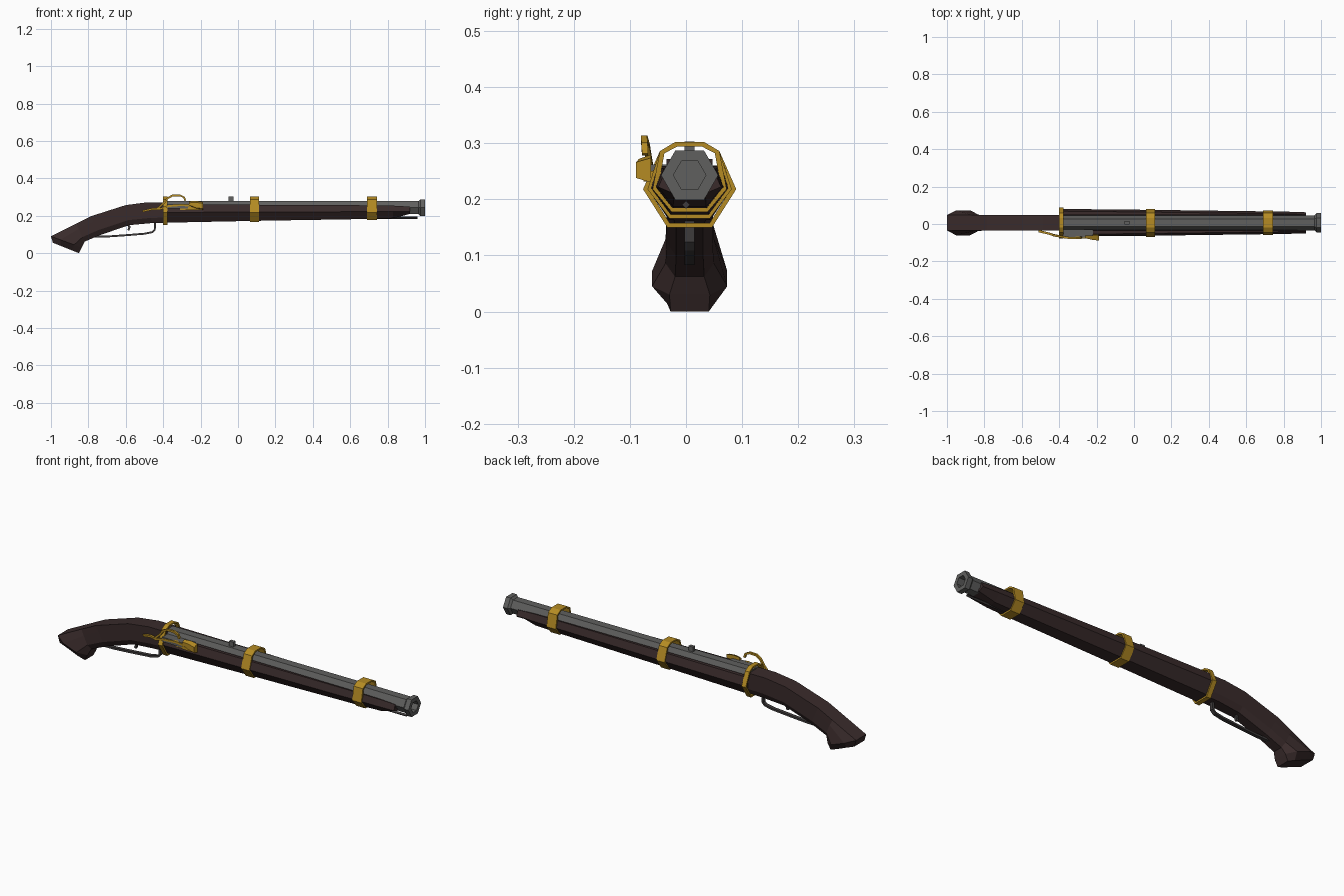
import bpy, bmesh, math

if "Cube" in bpy.data.objects:
    bpy.data.objects.remove(bpy.data.objects["Cube"])

YC = 0.0065   # centre line of the gun


def material(name, rgb):
    m = bpy.data.materials.new(name)
    m.diffuse_color = (*rgb, 1)
    m.use_nodes = True
    m.node_tree.nodes["Principled BSDF"].inputs["Base Color"].default_value = m.diffuse_color
    return m


WOOD = material("dark wood", (0.041, 0.024, 0.024))
STEEL = material("grey steel", (0.115, 0.115, 0.112))
BRASS = material("brass", (0.46, 0.26, 0.017))
IRON = material("dark iron", (0.05, 0.045, 0.045))


def add_mesh(name, bm, mat):
    bmesh.ops.recalc_face_normals(bm, faces=bm.faces)
    me = bpy.data.meshes.new(name)
    bm.to_mesh(me)
    bm.free()
    me.materials.append(mat)
    ob = bpy.data.objects.new(name, me)
    bpy.context.collection.objects.link(ob)
    return ob


def loft(name, rings, mat, closed=False):
    """Skin rings of points; cap the ends unless the loft closes on itself."""
    bm = bmesh.new()
    vs = [[bm.verts.new(p) for p in r] for r in rings]
    n = len(vs[0])
    pairs = list(zip(vs, vs[1:])) + ([(vs[-1], vs[0])] if closed else [])
    for a, b in pairs:
        for i in range(n):
            j = (i + 1) % n
            bm.faces.new((a[i], a[j], b[j], b[i]))
    if not closed:
        bm.faces.new(vs[0])
        bm.faces.new(vs[-1])
    return add_mesh(name, bm, mat)


def mirrored(x, half):
    """Closed section at x from (half width, z) points of one side."""
    return ([(x, YC + h, z) for h, z in half] +
            [(x, YC - h, z) for h, z in reversed(half)])


def box(name, x, y, z, mat):
    return loft(name, [[(xx, y[0], z[0]), (xx, y[1], z[0]),
                        (xx, y[1], z[1]), (xx, y[0], z[1])] for xx in x], mat)


def sweep(name, pts, wy, t, mat):
    """Rectangular bar, wy wide across y and t thick, along a path."""
    rings = []
    for i, (x, y, z) in enumerate(pts):
        a, b = pts[max(i - 1, 0)], pts[min(i + 1, len(pts) - 1)]
        dx, dz = b[0] - a[0], b[2] - a[2]
        L = math.hypot(dx, dz)
        nx, nz = -dz / L * t / 2, dx / L * t / 2
        rings.append([(x + s * nx, y + q * wy / 2, z + s * nz)
                      for s, q in ((1, 1), (1, -1), (-1, -1), (-1, 1))])
    return loft(name, rings, mat)


# Butt and grip: top point, bottom point, side half width, bottom half width
stations = [
    ((-0.385, .272), (-0.385, .163), .041, .028),
    ((-0.485, .272), (-0.46, .161), .041, .028),
    ((-0.60, .257), (-0.58, .150), .041, .024),
    ((-0.785, .198), (-0.735, .098), .041, .024),
    ((-0.865, .158), (-0.82, .062), .043, .026),
    ((-1.00, .090), (-0.835, .030), .067, .036),
    ((-0.99, .056), (-0.85, .000), .040, .034),
]
rings = []
for (tx, tz), (bx, bz), w, b in stations:
    half = [(0, .041), (.3, w), (.75, w), (1, b)]
    pts = [(tx + (bx - tx) * t, h, tz + (bz - tz) * t) for t, h in half]
    rings.append([(x, YC + h, z) for x, h, z in pts] +
                 [(x, YC - h, z) for x, h, z in reversed(pts)])
loft("butt_stock", rings, WOOD)


# Fore stock: channelled section that tapers to the muzzle
def fore(x, w, top, mid, bot):
    return mirrored(x, [(.036, .225), (.042, top), (w - .012, top),
                        (w, mid), (w * .5, bot)])


loft("fore_stock", [fore(-.385, .074, .260, .218, .163),
                    fore(.10, .069, .259, .220, .173),
                    fore(.70, .061, .256, .222, .183),
                    fore(.83, .059, .254, .222, .187),
                    fore(.92, .056, .249, .222, .210)], WOOD)


# Barrel: six sided, with flared muzzle and bore
def hexagon(x, r):
    return [(x, YC + r * math.cos(k * math.pi / 3),
             .243 + r * math.sin(k * math.pi / 3)) for k in range(6)]


loft("barrel", [hexagon(x, r) for x, r in
                ((-.39, .041), (.965, .040), (.975, .051), (1, .051),
                 (1, .029), (.96, .029))], STEEL)
box("rear_sight", (-.05, -.025), (YC - .009, YC + .009), (.27, .303), STEEL)
loft("ramrod", [[(x, .0, .183), (x, .007, .190), (x, .0, .197), (x, -.007, .190)]
                for x in (.70, .96)], IRON)


# Brass bands: hollow eight sided rings
def band(name, x0, x1, w, bot):
    def outline(x, t):
        return mirrored(x, [(.026 - t / 2, .302 - t), (.053 - t, .286 - t / 2),
                            (w - t * 1.2, .218), (w * .48 - t / 2, bot + t)])
    loft(name, [outline(x0, 0), outline(x1, 0),
                outline(x1, .008), outline(x0, .008)], BRASS, closed=True)


band("breech_band", -.402, -.378, .083, .150)
band("middle_band", .065, .112, .075, .166)
band("front_band", .69, .742, .066, .177)

# Trigger guard and trigger
sweep("trigger_guard", [(-.443, YC, .168), (-.445, YC, .125), (-.457, YC, .113),
                        (-.50, YC, .104), (-.60, YC, .096), (-.70, YC, .089),
                        (-.77, YC, .088), (-.80, YC, .096)], .018, .010, IRON)
sweep("trigger", [(-.592, YC, .158), (-.580, YC, .140), (-.586, YC, .122)],
      .012, .012, IRON)

# Match lock on the front side: plate, pan, lever and curled serpentine
box("lock_plate", (-.38, -.22), (-.073, -.03), (.238, .262), STEEL)
loft("flash_pan", [[(x, -.055, .232), (x, y, .232), (x, y, .246), (x, -.055, .252)]
                   for x, y in ((-.31, -.066), (-.25, -.076), (-.19, -.076))], BRASS)
loft("pan_cover", [[(x, -.062, z0), (x, y, z0 + .008), (x, y, z1 - .008), (x, -.062, z1)]
                   for x, y, z0, z1 in ((-.262, -.076, .250, .277),
                                        (-.225, -.084, .235, .280),
                                        (-.187, -.089, .230, .274))], BRASS)
sweep("lock_lever", [(-.51, -.038, .224), (-.46, -.050, .236), (-.42, -.062, .236),
                     (-.37, -.070, .252), (-.30, -.072, .258), (-.25, -.070, .252)],
      .012, .010, BRASS)
sweep("serpentine", [(-.43, -.060, .238), (-.395, -.066, .270), (-.375, -.070, .295),
                     (-.350, -.074, .308), (-.310, -.075, .309), (-.288, -.074, .298),
                     (-.282, -.073, .280)], .011, .010, BRASS)
